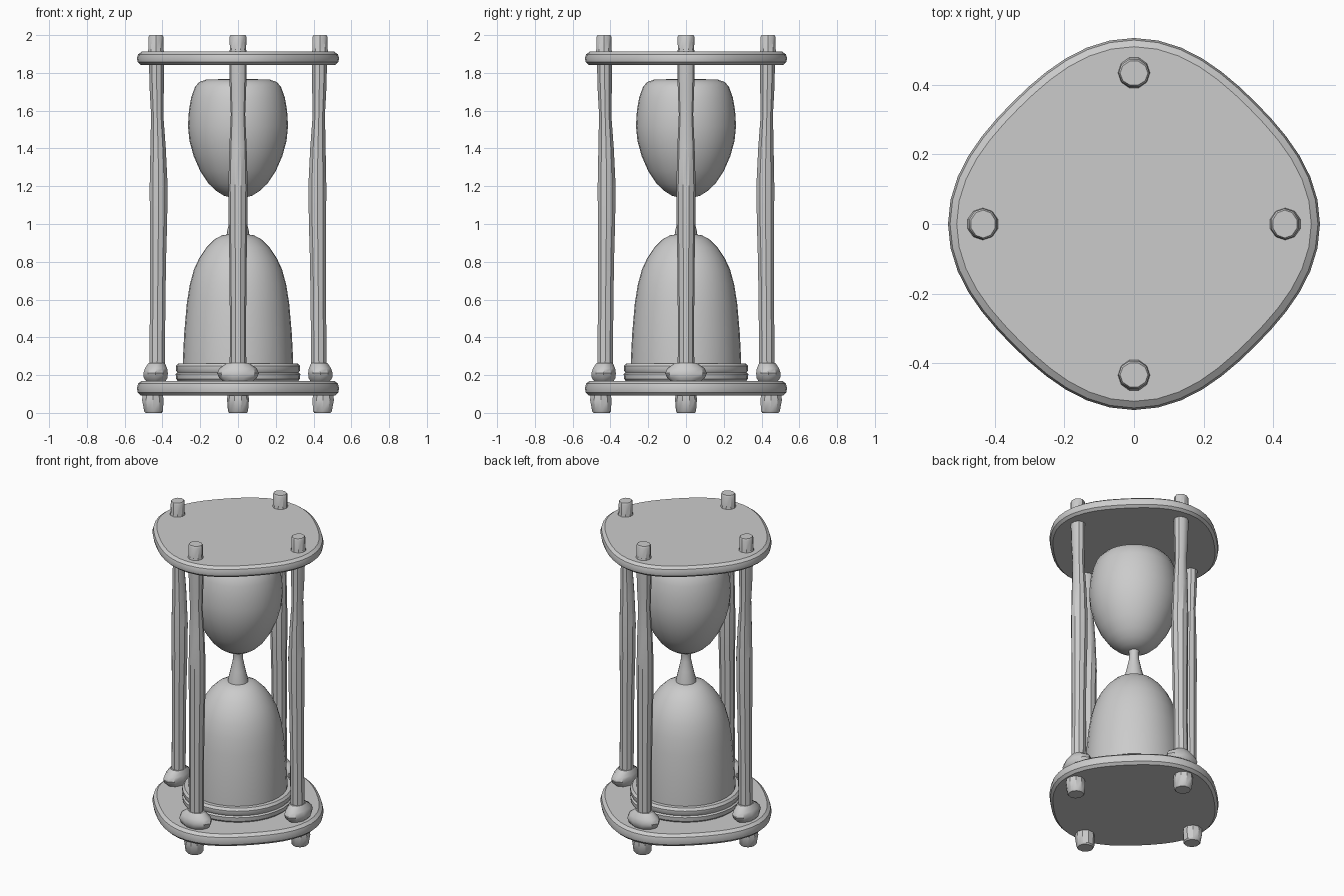
import bpy, bmesh
from math import cos, sin, pi

if "Cube" in bpy.data.objects:
    bpy.data.objects.remove(bpy.data.objects["Cube"])


def finish(name, rings, angle=0.6):
    """Skin stacked rings of points into a capped, smooth-shaded object."""
    bm = bmesh.new()
    loops = [[bm.verts.new(p) for p in ring] for ring in rings]
    n = len(loops[0])
    for lo, hi in zip(loops, loops[1:]):
        for i in range(n):
            j = (i + 1) % n
            bm.faces.new((lo[i], lo[j], hi[j], hi[i]))
    bm.faces.new(loops[0][::-1])
    bm.faces.new(loops[-1])
    bmesh.ops.recalc_face_normals(bm, faces=bm.faces)
    mesh = bpy.data.meshes.new(name)
    bm.to_mesh(mesh)
    bm.free()
    ob = bpy.data.objects.new(name, mesh)
    bpy.context.collection.objects.link(ob)
    bpy.ops.object.select_all(action='DESELECT')
    ob.select_set(True)
    bpy.context.view_layer.objects.active = ob
    bpy.ops.object.shade_smooth_by_angle(angle=angle)
    return ob


def lathe(name, profile, segs=32):
    """Round part on the centre axis from (radius, z) pairs."""
    return finish(name, [[(r * cos(2 * pi * i / segs), r * sin(2 * pi * i / segs), z)
                          for i in range(segs)] for r, z in profile])


def plate(name, z0, z1):
    """Rounded-diamond plate with a soft rim."""
    h, segs = z1 - z0, 48
    rings = []
    for inset, t in ((0.02, 0), (0.004, 0.2), (0, 0.5), (0.006, 0.8), (0.025, 1)):
        ring = []
        for i in range(segs):
            a = 2 * pi * i / segs
            r = 0.515 + 0.02 * cos(4 * a) - inset
            ring.append((r * cos(a), r * sin(a), z0 + h * t))
        rings.append(ring)
    finish(name, rings)


def pillar_part(name, stations, turn, segs=10):
    """Stations: (z, distance from axis, radial radius, tangential radius)."""
    c, s = cos(turn), sin(turn)
    rings = []
    for z, d, rr, rt in stations:
        ring = []
        for i in range(segs):
            a = 2 * pi * (i + 0.5) / segs
            u, v = d + rr * cos(a), rt * sin(a)
            ring.append((u * c - v * s, u * s + v * c, z))
        rings.append(ring)
    finish(name, rings)


# Plates
plate("bottom_plate", 0.093, 0.17)
plate("top_plate", 1.843, 1.912)

# Glass bulbs, neck and seat ring
lathe("upper_bulb", [(0.03, 1.138), (0.075, 1.15), (0.115, 1.175), (0.155, 1.213),
                     (0.20, 1.28), (0.235, 1.36), (0.257, 1.44), (0.265, 1.52),
                     (0.26, 1.60), (0.248, 1.67), (0.228, 1.725), (0.205, 1.752),
                     (0.17, 1.764), (0.06, 1.768)])
lathe("neck", [(0.062, 0.93), (0.058, 0.96), (0.044, 1.02), (0.031, 1.08),
               (0.028, 1.12), (0.034, 1.15)], 16)
lathe("lower_bulb", [(0.293, 0.2), (0.292, 0.28), (0.285, 0.42), (0.271, 0.58),
                     (0.255, 0.68), (0.233, 0.76), (0.205, 0.82), (0.168, 0.875),
                     (0.125, 0.918), (0.085, 0.94), (0.03, 0.948)])
lathe("seat_ring", [(0.315, 0.165), (0.328, 0.18), (0.33, 0.205), (0.321, 0.213),
                    (0.329, 0.225), (0.329, 0.247), (0.317, 0.262), (0.295, 0.262)])

# Four pillars, each with foot, collar, post and cap
for side, turn in (("right", 0), ("back", pi / 2), ("left", pi), ("front", -pi / 2)):
    pillar_part(side + "_foot", [(0, 0.447, 0.045, 0.047), (0.008, 0.447, 0.052, 0.053),
                                 (0.07, 0.451, 0.06, 0.058), (0.1, 0.451, 0.055, 0.055)], turn)
    pillar_part(side + "_collar", [(0.165, 0.435, 0.052, 0.075), (0.185, 0.436, 0.066, 0.1),
                                   (0.21, 0.436, 0.068, 0.11), (0.235, 0.434, 0.062, 0.1),
                                   (0.265, 0.43, 0.045, 0.055)], turn)
    pillar_part(side + "_post", [(0.2, 0.428, 0.044, 0.044), (0.5, 0.426, 0.043, 0.043),
                                 (0.8, 0.424, 0.045, 0.046), (1.0, 0.421, 0.048, 0.049),
                                 (1.2, 0.42, 0.05, 0.051), (1.4, 0.423, 0.043, 0.046),
                                 (1.58, 0.428, 0.034, 0.038), (1.7, 0.43, 0.039, 0.043),
                                 (1.87, 0.432, 0.042, 0.047)], turn)
    pillar_part(side + "_cap", [(1.895, 0.435, 0.05, 0.05), (1.925, 0.435, 0.042, 0.043),
                                (1.99, 0.434, 0.042, 0.045), (2.0, 0.434, 0.036, 0.04)], turn)
